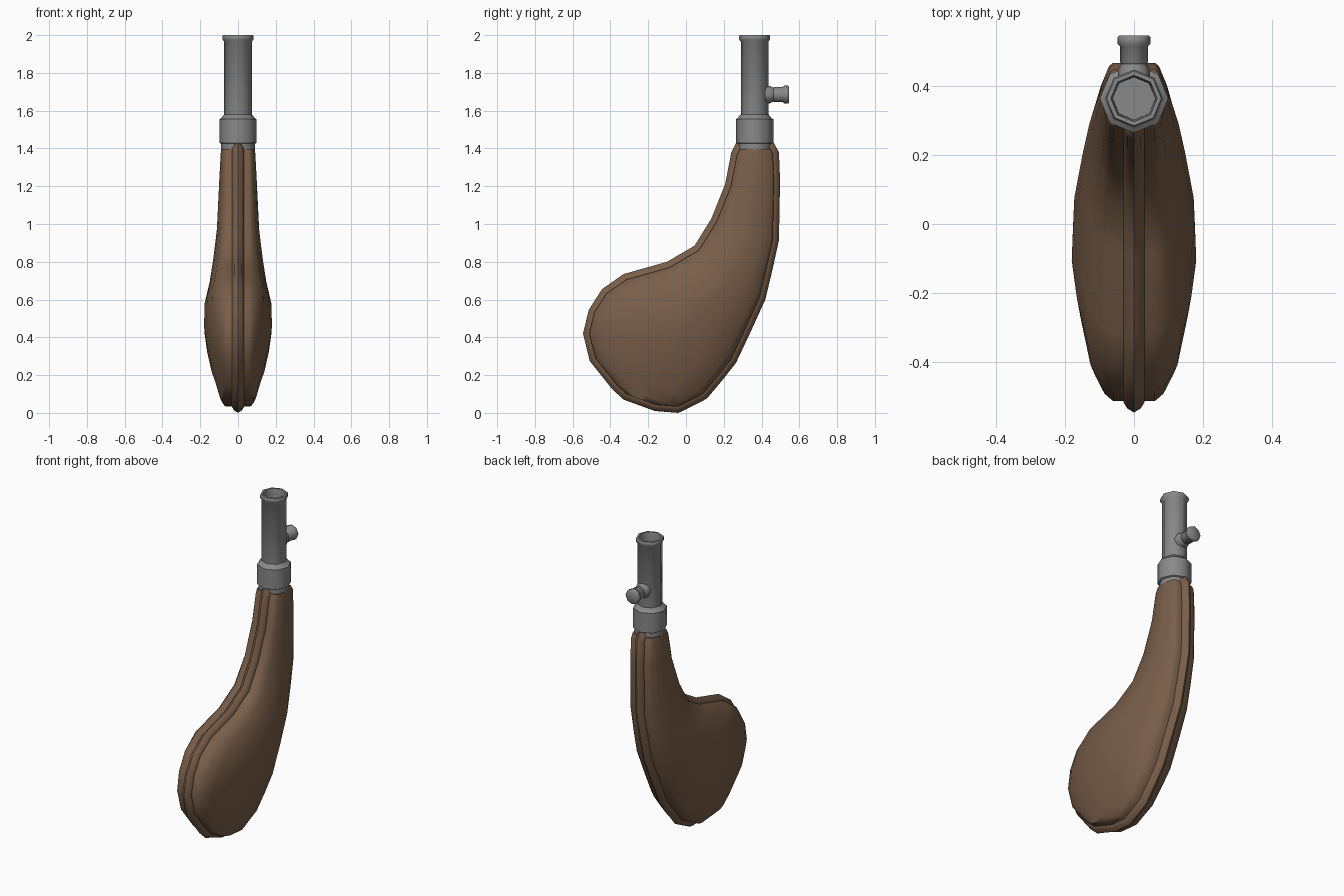
import bpy, bmesh, math
from mathutils import Vector, Matrix

if "Cube" in bpy.data.objects:
    bpy.data.objects.remove(bpy.data.objects["Cube"])


def material(name, color):
    m = bpy.data.materials.new(name)
    m.diffuse_color = color
    m.use_nodes = True
    m.node_tree.nodes["Principled BSDF"].inputs["Base Color"].default_value = m.diffuse_color
    return m


leather = material("leather", (0.19, 0.112, 0.068, 1))
metal = material("metal", (0.25, 0.25, 0.25, 1))

# Flask outline in (y, z): left edge going down, right edge paired station by station
left = [(.265, 1.43), (.24, 1.38), (.207, 1.21), (.135, 1.03), (.045, .885), (-.10, .80),
        (-.33, .735), (-.445, .655), (-.515, .545), (-.545, .42), (-.51, .275), (-.39, .125), (-.33, .07)]
right = [(.465, 1.43), (.492, 1.38), (.498, 1.23), (.492, .915), (.457, .755), (.42, .60),
         (.345, .435), (.265, .265), (.19, .17), (.11, .075), (.035, .037), (-.04, 0), (-.165, .01)]
half = [.088, .092, .10, .112, .131, .150, .176, .18, .166, .143, .118, .095, .085]
outline = [Vector(p) for p in left + right[::-1]]


def inset(pts, d):
    out = []
    for i, p in enumerate(pts):
        a = (p - pts[i - 1]).normalized()
        b = (pts[(i + 1) % len(pts)] - p).normalized()
        na, nb = Vector((-a.y, a.x)), Vector((-b.y, b.x))
        m = (na + nb).normalized()
        out.append(p + m * d / max(.5, m.dot(na)))
    return out


def loft(name, rings, mat, angle=50):
    """Skin closed rings of equal size and cap both ends."""
    bm = bmesh.new()
    loops = [[bm.verts.new(v) for v in r] for r in rings]
    n = len(loops[0])
    for a, b in zip(loops, loops[1:]):
        for i in range(n):
            j = (i + 1) % n
            bm.faces.new((a[i], a[j], b[j], b[i]))
    bm.faces.new(loops[0])
    bm.faces.new(loops[-1])
    bmesh.ops.recalc_face_normals(bm, faces=bm.faces)
    me = bpy.data.meshes.new(name)
    bm.to_mesh(me)
    bm.free()
    ob = bpy.data.objects.new(name, me)
    bpy.context.collection.objects.link(ob)
    me.materials.append(mat)
    bpy.ops.object.select_all(action='DESELECT')
    ob.select_set(True)
    bpy.context.view_layer.objects.active = ob
    bpy.ops.object.shade_smooth_by_angle(angle=math.radians(angle))
    return ob


def turned(name, profile, matrix, sides=8):
    """Lathe a (radius, height) profile, both ends capped."""
    return loft(name, [[matrix @ Vector((r * math.cos(k * math.tau / sides),
                                         r * math.sin(k * math.tau / sides), h))
                        for k in range(sides)] for r, h in profile], metal)


# Leather body: bulging cross-sections across the flask
inner = inset(outline, .032)
n = len(inner)
profile = [(0, 0), (.035, .3), (.12, .62), (.32, .88), (.48, 1), (.62, .97), (.8, .68), (.96, .3), (1, 0)]
sections = []
for i, h in enumerate(half):
    a, b = inner[i], inner[n - 1 - i]
    side = []
    for t, f in profile:
        p = a.lerp(b, t)
        side.append((.06 + f * (h - .06), p.x, p.y))
    sections.append([Vector(v) for v in side] + [Vector((-x, y, z)) for x, y, z in reversed(side)])
loft("body", sections, leather, 60)

# Raised seam around the rim
seam = [(.045, -.03), (.03, -.031), (.012, -.02), (0, 0), (.012, .02), (.03, .031), (.045, .03)]
loft("seam", [[(x, p.x, p.y) for p in inset(outline, d)] for d, x in seam], leather)

# Metal collar, spout with hollow mouth, and side knob
axis = Matrix.Translation((0, .363, 0))
turned("collar", [(.09, 1.36), (.09, 1.425), (.099, 1.43), (.099, 1.555), (.09, 1.56), (.074, 1.58)], axis)
turned("spout", [(.073, 1.5), (.073, 1.965), (.083, 1.978), (.083, 1.99), (.079, 2.0),
                 (.067, 2.0), (.062, 1.97), (.061, 1.8)], axis)
knob_axis = Matrix.Translation((0, .365, 1.685)) @ Matrix.Rotation(-math.pi / 2, 4, 'X')
turned("side_knob", [(.046, .04), (.046, .08), (.037, .098), (.04, .102), (.04, .148), (.047, .155),
                     (.047, .176), (.042, .18)], knob_axis)
